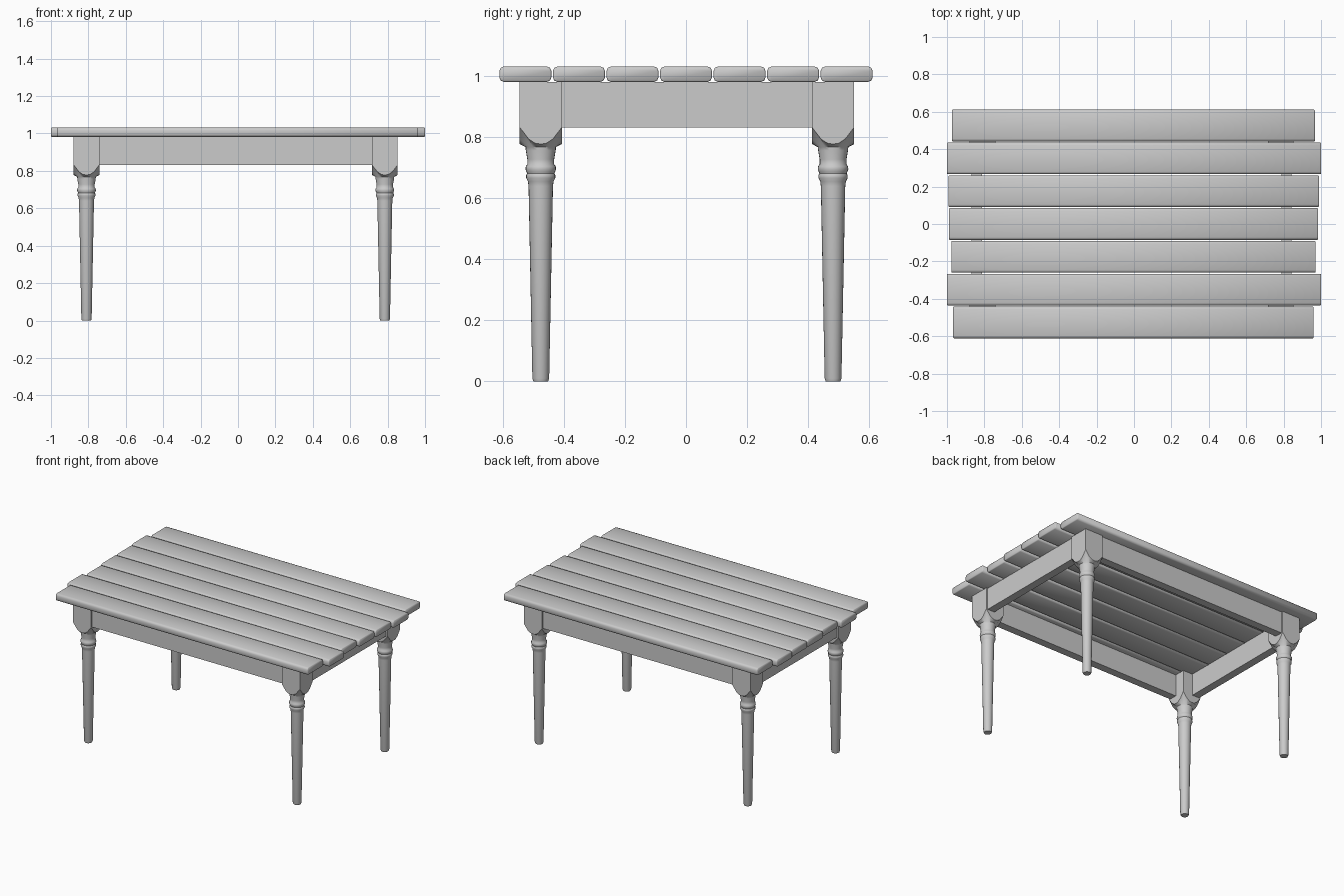
import bpy, bmesh, math

if "Cube" in bpy.data.objects:
    bpy.data.objects.remove(bpy.data.objects["Cube"])

def finish(bm, name, angle=45):
    bmesh.ops.recalc_face_normals(bm, faces=bm.faces)
    me = bpy.data.meshes.new(name)
    bm.to_mesh(me)
    bm.free()
    ob = bpy.data.objects.new(name, me)
    bpy.context.collection.objects.link(ob)
    bpy.ops.object.select_all(action='DESELECT')
    ob.select_set(True)
    bpy.context.view_layer.objects.active = ob
    bpy.ops.object.shade_smooth_by_angle(angle=math.radians(angle))
    return ob

def box_bm(x0, x1, y0, y1, z0, z1):
    bm = bmesh.new()
    bmesh.ops.create_cube(bm, size=1)
    for v in bm.verts:
        v.co = ((x0 + x1) / 2 + v.co.x * (x1 - x0),
                (y0 + y1) / 2 + v.co.y * (y1 - y0),
                (z0 + z1) / 2 + v.co.z * (z1 - z0))
    return bm

# table top planks: rounded along their length, uneven ends
TOP, UNDER = 1.032, 0.982
ends = [(-0.967, 0.96), (-1.0, 1.0), (-0.977, 0.971), (-0.989, 0.985),
        (-0.991, 0.989), (-1.0, 1.0), (-0.973, 0.967)]
for i, (x0, x1) in enumerate(ends):
    yc = (i - 3) * 0.1755
    bm = box_bm(x0, x1, yc - 0.085, yc + 0.085, UNDER, TOP)
    long_edges = [e for e in bm.edges if abs(e.verts[0].co.x - e.verts[1].co.x) > 1]
    bmesh.ops.bevel(bm, geom=long_edges, offset=0.014, segments=2,
                    profile=0.5, affect='EDGES')
    end_edges = [e for e in bm.edges if abs(e.verts[0].co.x - e.verts[1].co.x) < 0.01]
    bmesh.ops.bevel(bm, geom=end_edges, offset=0.004, segments=1,
                    profile=0.5, affect='EDGES')
    finish(bm, f"plank_{i + 1}", 50)

# turned legs: square block with a curved shoulder, then beads and a taper
LEG_X, LEG_Y = (-0.81, 0.785), (-0.476, 0.482)
HALF, SIDES = 0.069, 24
TURNING = [(0.050, 0.768), (0.049, 0.757), (0.044, 0.728), (0.044, 0.712),
           (0.049, 0.705), (0.050, 0.695), (0.047, 0.687), (0.045, 0.682),
           (0.048, 0.675), (0.048, 0.667), (0.042, 0.655), (0.040, 0.64),
           (0.0275, 0.01), (0.024, 0.0)]

def leg(name, cx, cy):
    bm = bmesh.new()
    angles = [2 * math.pi * k / SIDES for k in range(SIDES)]
    square = [HALF / max(abs(math.cos(a)), abs(math.sin(a))) for a in angles]
    levels = [[(s, UNDER) for s in square]]
    levels.append([(s, 0.778 + 0.055 * ((s / HALF - 1) / 0.414) ** 1.2) for s in square])
    levels += [[p] * SIDES for p in TURNING]
    rings = [[bm.verts.new((cx + r * math.cos(a), cy + r * math.sin(a), z))
              for a, (r, z) in zip(angles, lev)] for lev in levels]
    for a, b in zip(rings, rings[1:]):
        for k in range(SIDES):
            n = (k + 1) % SIDES
            bm.faces.new((a[k], a[n], b[n], b[k]))
    bm.faces.new(rings[0])
    bm.faces.new(rings[-1])
    finish(bm, name, 40)

for x, xn in zip(LEG_X, ("left", "right")):
    for y, yn in zip(LEG_Y, ("front", "back")):
        leg(f"{yn}_{xn}_leg", x, y)

# apron rails between the leg blocks
RAIL_Z = 0.832
for x, n in zip(LEG_X, ("left", "right")):
    s = 1 if x > 0 else -1
    xa, xb = sorted((x + s * 0.004, x + s * 0.058))
    finish(box_bm(xa, xb, LEG_Y[0] + 0.06, LEG_Y[1] - 0.06, RAIL_Z, UNDER), f"{n}_apron")
for y, n in zip(LEG_Y, ("front", "back")):
    s = 1 if y > 0 else -1
    ya, yb = sorted((y + s * 0.004, y + s * 0.058))
    finish(box_bm(LEG_X[0] + 0.06, LEG_X[1] - 0.06, ya, yb, RAIL_Z, UNDER), f"{n}_apron")
